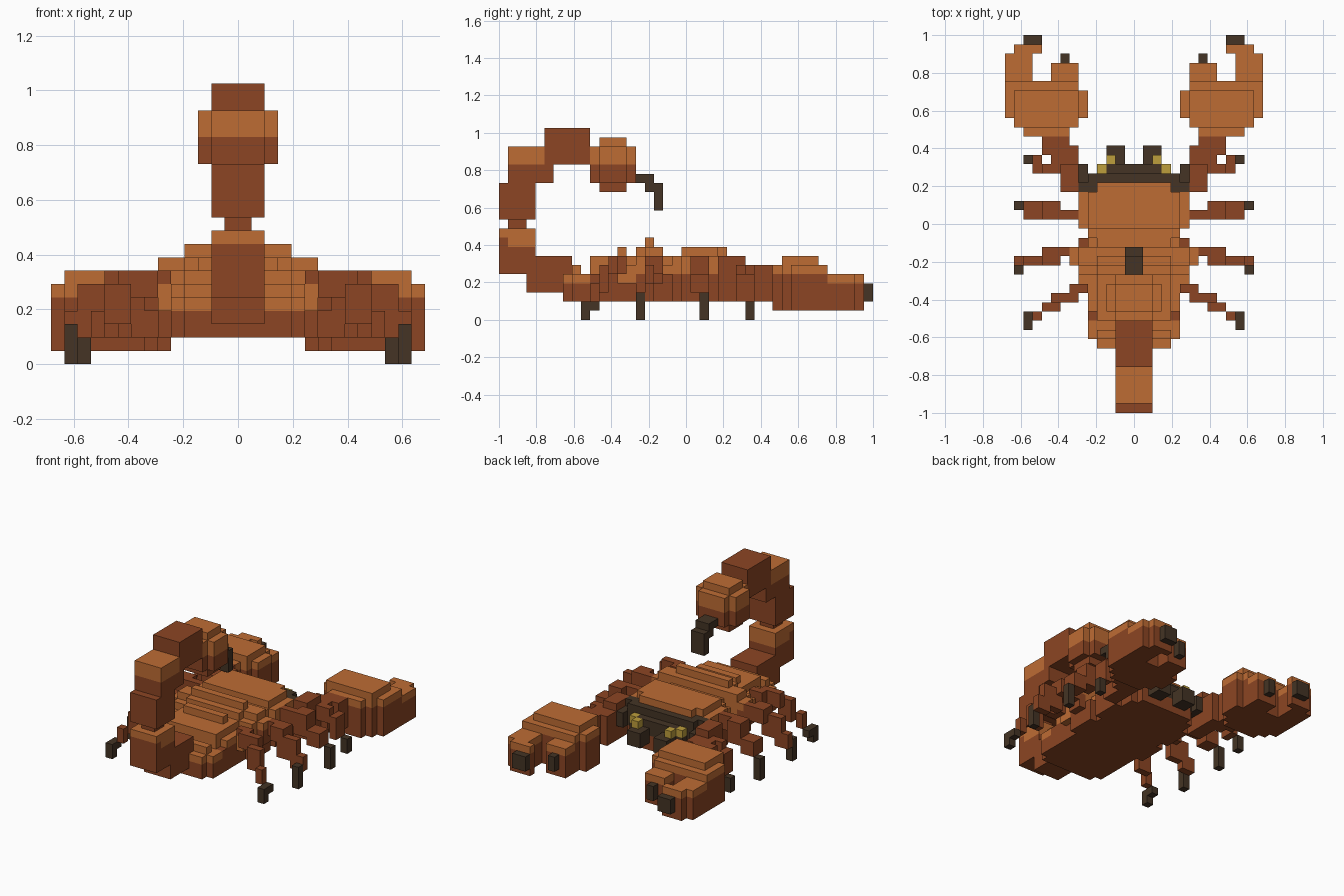
import bpy
import bmesh
from mathutils import Vector

cube = bpy.data.objects.get("Cube")
if cube:
    bpy.data.objects.remove(cube)

CELL = 2 / 41
PALETTE = {
    "shell_orange": (0.515, 0.150, 0.034),
    "shell_brown": (0.262, 0.060, 0.017),
    "dark_horn": (0.058, 0.034, 0.018),
    "eye_yellow": (0.515, 0.342, 0.045),
}
ORANGE, BROWN, DARK, YELLOW = range(4)
materials = []
for label, rgb in PALETTE.items():
    mat = bpy.data.materials.new(label)
    mat.use_nodes = True
    mat.diffuse_color = (*rgb, 1)
    mat.node_tree.nodes["Principled BSDF"].inputs["Base Color"].default_value = (*rgb, 1)
    materials.append(mat)

taken = set()
AXES = [Vector(a) for a in ((1, 0, 0), (0, 1, 0), (0, 0, 1))]


def build(name, boxes):
    """Blocky part from boxes (colour, x0, x1, y0, y1, z0, z1); later boxes repaint earlier ones."""
    cells = {}
    for colour, x0, x1, y0, y1, z0, z1 in boxes:
        for x in range(x0, x1):
            for y in range(y0, y1):
                for z in range(z0, z1):
                    if (x, y, z) not in taken:
                        cells[x, y, z] = colour
    taken.update(cells)
    bm = bmesh.new()
    for cell, colour in cells.items():
        centre = Vector(cell) + Vector((0.5, 0.5, 0.5))
        for i in range(3):
            for sign in (-1, 1):
                normal = AXES[i] * sign
                if tuple(int(c) for c in Vector(cell) + normal) in cells:
                    continue
                u, v = AXES[(i + 1) % 3] / 2, AXES[(i + 2) % 3] / 2 * sign
                mid = centre + normal / 2
                corners = (mid - u - v, mid + u - v, mid + u + v, mid - u + v)
                face = bm.faces.new([bm.verts.new(c * CELL - Vector((0, 1, 0))) for c in corners])
                face.material_index = colour
    bmesh.ops.remove_doubles(bm, verts=bm.verts, dist=CELL / 10)
    mesh = bpy.data.meshes.new(name)
    bm.to_mesh(mesh)
    bm.free()
    for mat in materials:
        mesh.materials.append(mat)
    bpy.context.collection.objects.link(bpy.data.objects.new(name, mesh))


def sym(colour, half, *rest):
    """Box centred on the middle plane."""
    return (colour, -half, half, *rest)


def flip(boxes):
    return [(c, -x1, -x0, *rest) for c, x0, x1, *rest in boxes]


def pair(name, boxes):
    build("left_" + name, boxes)
    build("right_" + name, flip(boxes))


# Head with mouthparts and eyes
face_parts = [
    (DARK, 4, 6, 24, 25, 4, 7),
    (DARK, 5, 6, 25, 27, 4, 6),
    (DARK, 1, 3, 27, 29, 3, 5),
    (YELLOW, 3, 4, 26, 27, 5, 6),
    (YELLOW, 2, 3, 27, 28, 5, 6),
]
build("head", [
    sym(BROWN, 5, 25, 26, 2, 4),
    sym(BROWN, 4, 26, 27, 2, 4),
    sym(DARK, 5, 25, 26, 4, 7),
    sym(DARK, 4, 26, 27, 4, 6),
] + face_parts + flip(face_parts))

# Thorax: rounded plan, brown below and orange above
thorax = []
for half, y0, y1 in ((6, 20, 24), (5, 19, 25), (4, 18, 25)):
    thorax += [sym(BROWN, half, y0, y1, 2, 5), sym(ORANGE, half, y0, y1, 5, 7)]
thorax += [sym(ORANGE, 5, 20, 24, 7, 8), sym(ORANGE, 4, 20, 25, 7, 8)]
build("thorax", thorax)

# Abdomen: overlapping ridged plates
build("abdomen_front", [
    sym(BROWN, 6, 15, 19, 2, 5),
    sym(ORANGE, 5, 18, 19, 5, 6),
    sym(BROWN, 7, 16, 18, 4, 6),
    sym(ORANGE, 7, 16, 18, 6, 7),
    sym(ORANGE, 6, 15, 18, 5, 7),
    sym(ORANGE, 6, 16, 18, 7, 8),
    sym(ORANGE, 4, 15, 17, 7, 8),
    sym(ORANGE, 4, 16, 17, 8, 9),
])
build("abdomen_middle", [
    sym(BROWN, 5, 10, 15, 2, 5),
    sym(ORANGE, 6, 13, 15, 4, 6),
    sym(ORANGE, 5, 11, 15, 5, 6),
    sym(ORANGE, 4, 10, 15, 5, 7),
    sym(ORANGE, 3, 13, 14, 7, 8),
])
build("abdomen_rear", [
    sym(BROWN, 4, 7, 10, 2, 4),
    sym(BROWN, 5, 8, 10, 2, 4),
    sym(ORANGE, 4, 7, 10, 4, 5),
    sym(ORANGE, 5, 8, 10, 4, 5),
    sym(ORANGE, 4, 8, 9, 5, 6),
])

# Tail: segments curling up and over the back
build("tail_base", [sym(BROWN, 2, 3, 8, 3, 7)])
build("tail_lower", [
    sym(BROWN, 2, 0, 4, 5, 8),
    sym(ORANGE, 2, 0, 4, 8, 10),
    sym(BROWN, 2, 0, 1, 8, 9),
])
build("tail_joint", [sym(BROWN, 1, 1, 3, 10, 11)])
build("tail_middle", [sym(BROWN, 2, 0, 4, 11, 15)])
build("tail_bend", [sym(BROWN, 2, 1, 6, 15, 18), sym(ORANGE, 2, 1, 5, 17, 19)])
build("tail_top", [sym(BROWN, 2, 5, 10, 17, 21)])
build("tail_bulb", [
    sym(BROWN, 2, 10, 15, 15, 18),
    sym(BROWN, 3, 11, 14, 15, 18),
    sym(BROWN, 2, 11, 14, 14, 15),
    sym(ORANGE, 2, 10, 15, 17, 19),
    sym(ORANGE, 3, 11, 14, 17, 19),
    sym(ORANGE, 2, 11, 14, 19, 20),
])
build("stinger", [
    sym(DARK, 1, 15, 17, 15, 16),
    sym(DARK, 1, 16, 17, 14, 16),
    sym(DARK, 1, 17, 18, 12, 15),
])

# Claws: rounded palm, long outer finger and short inner finger
claw = []
for x0, x1, y0, y1 in ((5, 14, 32, 35), (6, 14, 35, 36), (6, 13, 31, 32), (7, 12, 30, 31)):
    claw += [(BROWN, x0, x1, y0, y1, 1, 5), (ORANGE, x0, x1, y0, y1, 5, 6)]
claw.append((ORANGE, 6, 13, 31, 35, 6, 7))
for x0, x1, y0, y1 in ((11, 14, 36, 39), (10, 13, 39, 40), (6, 9, 36, 38)):
    claw += [(BROWN, x0, x1, y0, y1, 1, 4), (ORANGE, x0, x1, y0, y1, 4, 5)]
claw += [(DARK, 10, 12, 40, 41, 2, 4), (DARK, 7, 8, 38, 39, 2, 4)]
pair("claw", claw)
pair("claw_arm", [
    (BROWN, 6, 8, 24, 27, 2, 7),
    (BROWN, 6, 9, 27, 29, 2, 6),
    (BROWN, 7, 10, 28, 30, 2, 6),
])

# Walking legs: stepped arches ending in dark feet
pair("front_leg", [
    (BROWN, 8, 10, 26, 27, 4, 6),
    (BROWN, 10, 11, 26, 28, 2, 5),
    (DARK, 11, 12, 27, 28, 0, 2),
])
pair("second_leg", [
    (BROWN, 6, 9, 21, 22, 5, 7),
    (BROWN, 8, 10, 21, 23, 4, 7),
    (BROWN, 10, 12, 21, 23, 3, 5),
    (DARK, 12, 13, 22, 23, 0, 3),
])
pair("third_leg", [
    (BROWN, 6, 9, 17, 18, 5, 7),
    (BROWN, 8, 10, 16, 18, 5, 7),
    (BROWN, 9, 12, 16, 17, 3, 6),
    (BROWN, 11, 13, 16, 17, 2, 4),
    (DARK, 12, 13, 15, 16, 0, 3),
])
pair("rear_leg", [
    (BROWN, 5, 7, 13, 14, 5, 7),
    (BROWN, 6, 9, 12, 13, 5, 7),
    (BROWN, 8, 10, 11, 12, 3, 6),
    (BROWN, 10, 11, 10, 11, 2, 4),
    (DARK, 11, 12, 9, 11, 1, 2),
    (DARK, 11, 12, 9, 10, 0, 1),
])
